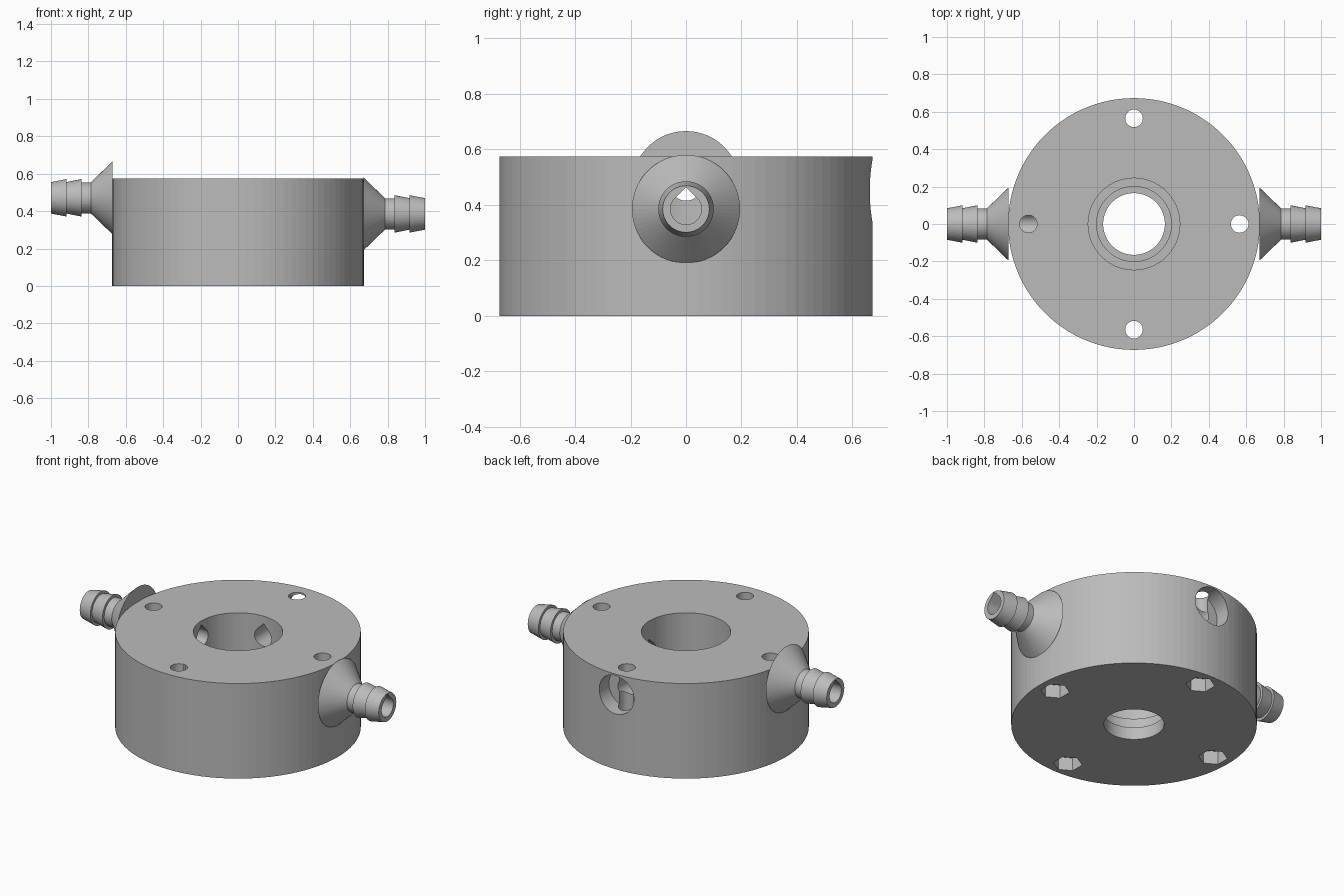
import bpy, bmesh, math
from mathutils import Matrix

cube = bpy.data.objects.get("Cube")
if cube:
    bpy.data.objects.remove(cube, do_unlink=True)

grey = bpy.data.materials.new("plain grey")
grey.use_nodes = True
COLOUR = (0.5, 0.5, 0.5, 1)
grey.diffuse_color = COLOUR
grey.node_tree.nodes["Principled BSDF"].inputs["Base Color"].default_value = COLOUR


def circle(n, start=0.0):
    return [(math.cos(start + math.tau * i / n), math.sin(start + math.tau * i / n))
            for i in range(n)]


def teardrop(n=48):
    # Round below, 45 degree roof above
    arc = [math.radians(135 + 270 * i / n) for i in range(n + 1)]
    return [(math.cos(a), math.sin(a)) for a in arc] + [(0, math.sqrt(2))]


def solid(name, outline, sections, matrix):
    # Closed solid: the outline scaled at each (distance, scale) along local z
    bm = bmesh.new()
    rings = [[bm.verts.new((x * s, y * s, t)) for x, y in outline] for t, s in sections]
    n = len(outline)
    for a, b in zip(rings, rings[1:]):
        for i in range(n):
            j = (i + 1) % n
            bm.faces.new((a[i], a[j], b[j], b[i]))
    bm.faces.new(rings[0][::-1])
    bm.faces.new(rings[-1])
    bm.transform(matrix)
    bmesh.ops.recalc_face_normals(bm, faces=bm.faces)
    mesh = bpy.data.meshes.new(name)
    bm.to_mesh(mesh)
    bm.free()
    mesh.materials.append(grey)
    obj = bpy.data.objects.new(name, mesh)
    bpy.context.collection.objects.link(obj)
    return obj


def up(x=0, y=0):
    return Matrix.Translation((x, y, 0))


def outward(angle, z):
    # Local z points radially outward, local y points up
    base = Matrix(((0, 0, 1, 0), (1, 0, 0, 0), (0, 1, 0, 0), (0, 0, 0, 1)))
    return Matrix.Translation((0, 0, z)) @ Matrix.Rotation(angle, 4, "Z") @ base


def cut(obj, cutters):
    bpy.context.view_layer.objects.active = obj
    for c in cutters:
        c.hide_render = True
        mod = obj.modifiers.new("cut", "BOOLEAN")
        mod.operation = "DIFFERENCE"
        mod.solver = "EXACT"
        mod.object = c
        bpy.ops.object.modifier_apply(modifier=mod.name)


RADIUS, HEIGHT, BOLT_RING = 0.673, 0.575, 0.565
CHANNEL = 0.056

# Main round body
body = solid("body", circle(100), [(0, RADIUS), (HEIGHT, RADIUS)], up())

# Stepped centre bore
cutters = [solid("bore_cutter", circle(80),
                 [(-0.1, 0.165), (0.075, 0.165), (0.075, 0.2), (0.15, 0.2),
                  (0.15, 0.245), (HEIGHT + 0.1, 0.245)], up())]

# Bolt holes with hexagonal nut pockets underneath
for k in range(4):
    a = k * math.pi / 2
    place = up(BOLT_RING * math.cos(a), BOLT_RING * math.sin(a))
    cutters.append(solid("bolt_cutter", circle(32), [(-0.1, 0.047), (0.7, 0.047)], place))
    cutters.append(solid("nut_cutter", circle(6, math.pi / 6),
                         [(-0.1, 0.08), (0.08, 0.08)], place))

# Back port: wide socket outside, narrow channel into the bore
back = outward(math.pi / 2, 0.45)
cutters.append(solid("socket_cutter", circle(64), [(0.57, 0.116), (0.8, 0.116)], back))
cutters.append(solid("channel_cutter", teardrop(), [(0.1, CHANNEL), (0.6, CHANNEL)], back))

# Hose barbs on both sides, each with a channel into the bore
barb_profile = [(0.671, 0.195), (0.787, 0.083), (0.837, 0.083), (0.837, 0.1),
                (0.918, 0.084), (0.918, 0.1), (1.0, 0.084)]
for name, angle, z in (("left_hose_barb", 0, 0.385), ("right_hose_barb", math.pi, 0.471)):
    place = outward(angle, z)
    barb = solid(name, circle(64), barb_profile, place)
    channel = solid("channel_cutter", teardrop(), [(0.1, CHANNEL), (1.1, CHANNEL)], place)
    cut(barb, [channel])
    cutters.append(channel)

cut(body, cutters)
for c in cutters:
    bpy.data.objects.remove(c, do_unlink=True)
